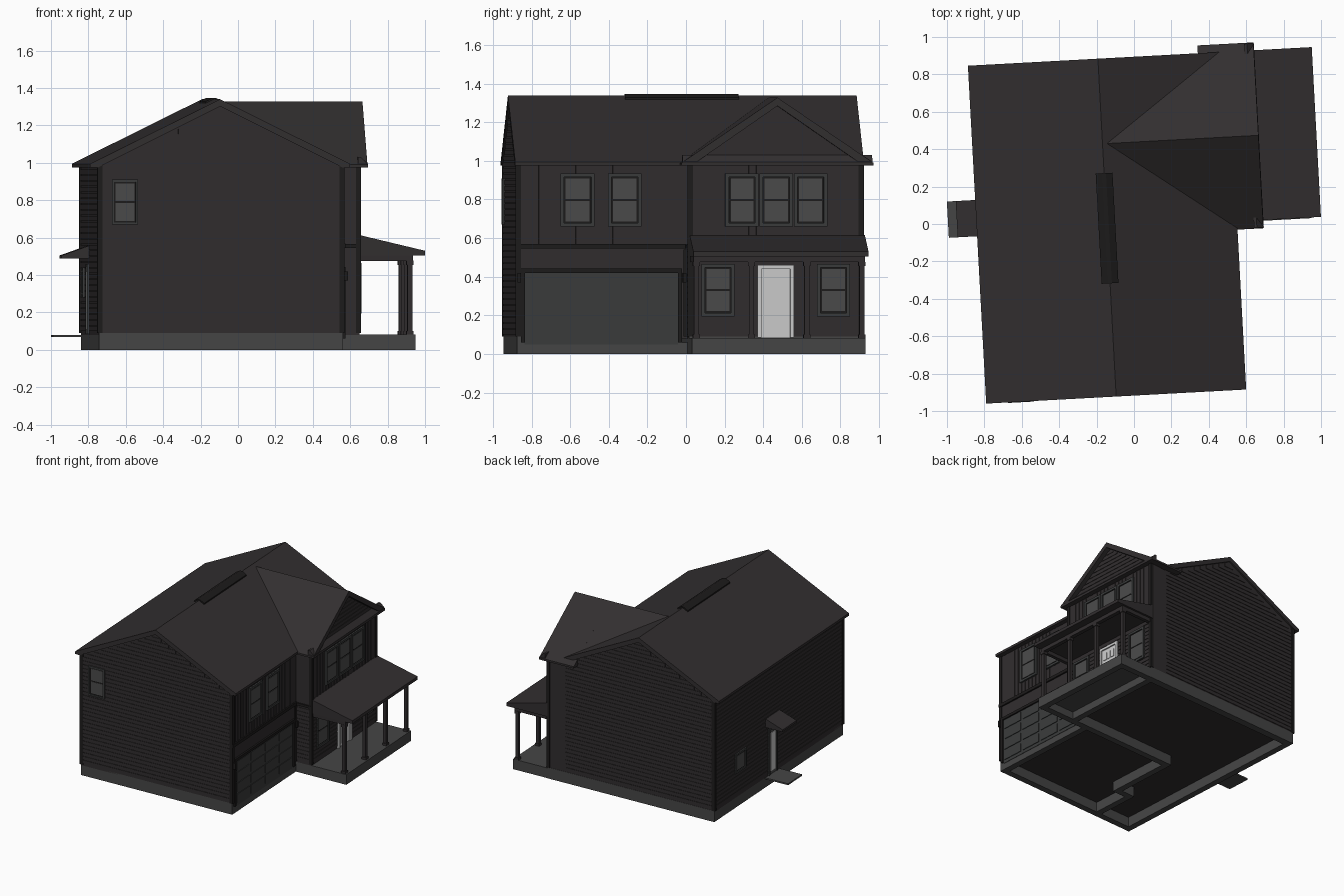
import bpy, bmesh, math
from mathutils import Matrix

if "Cube" in bpy.data.objects:
    bpy.data.objects.remove(bpy.data.objects["Cube"])

ROT = Matrix.Rotation(math.radians(3.1), 4, 'Z')   # whole house is slightly turned


def mat(name, r, g, b):
    m = bpy.data.materials.new(name)
    m.diffuse_color = (r, g, b, 1)
    m.use_nodes = True
    m.node_tree.nodes["Principled BSDF"].inputs["Base Color"].default_value = m.diffuse_color
    return m


WALL = mat("wall", .030, .026, .027)
ROOF = mat("roof", .032, .028, .029)
TRIM = mat("dark_trim", .012, .011, .011)
FRAME = mat("frame", .042, .044, .044)
GLASS = mat("glass", .07, .07, .07)
STONE = mat("concrete", .06, .06, .06)
WHITE = mat("white", .55, .55, .55)


def finish(bm, name, m):
    bmesh.ops.recalc_face_normals(bm, faces=bm.faces[:])
    bm.transform(ROT)
    me = bpy.data.meshes.new(name)
    bm.to_mesh(me)
    bm.free()
    me.materials.append(m)
    ob = bpy.data.objects.new(name, me)
    bpy.context.collection.objects.link(ob)
    return ob


def boxes(name, items, m):
    """One object from several (x0, x1, y0, y1, z0, z1) boxes."""
    bm = bmesh.new()
    for x0, x1, y0, y1, z0, z1 in items:
        mt = Matrix.Translation(((x0+x1)/2, (y0+y1)/2, (z0+z1)/2)) @ \
            Matrix.Diagonal((abs(x1-x0), abs(y1-y0), abs(z1-z0), 1))
        bmesh.ops.create_cube(bm, size=1, matrix=mt)
    return finish(bm, name, m)


def prism(name, pts, axis, a0, a1, m):
    """Extrude a profile (y,z) along x, or (x,z) along y."""
    bm = bmesh.new()
    co = (lambda u, z: (a0, u, z)) if axis == 'x' else (lambda u, z: (u, a0, z))
    f = bm.faces.new([bm.verts.new(co(*p)) for p in pts])
    r = bmesh.ops.extrude_face_region(bm, geom=[f])
    d = (a1-a0, 0, 0) if axis == 'x' else (0, a1-a0, 0)
    bmesh.ops.translate(bm, vec=d, verts=[v for v in r['geom'] if isinstance(v, bmesh.types.BMVert)])
    return finish(bm, name, m)


# Wall planes: axis, position, outward sign
GARAGE, WING = ('x', .513, 1), ('x', .65, 1)
LEFT, FRONT, BACK = ('x', -.794, -1), ('y', -.905, -1), ('y', .88, 1)
WING_SIDE = ('y', -.02, -1)


def on(face, u0, u1, z0, z1, d, d0=-.005):
    """Box lying on a wall plane, standing out by d."""
    ax, p, s = face
    a, b = sorted((p+s*d0, p+s*d))
    return (a, b, u0, u1, z0, z1) if ax == 'x' else (u0, u1, a, b, z0, z1)


def window(name, face, u0, u1, z0, z1, t=.018, rail=True):
    zm = (z0+z1)/2
    fr = [on(face, u0, u0+t, z0, z1, .014), on(face, u1-t, u1, z0, z1, .014),
          on(face, u0+t, u1-t, z0, z0+t, .014), on(face, u0+t, u1-t, z1-t, z1, .014)]
    sash = [on(face, u0+t, u1-t, z0+t, z1-t, .006)]
    boxes(name + "_frame", fr, FRAME)
    boxes(name + "_sash", sash, TRIM)
    s = t + .008
    panes = [(z0+s, zm-.005), (zm+.005, z1-s)] if rail else [(z0+s, z1-s)]
    boxes(name + "_glass", [on(face, u0+s, u1-s, a, b, .009) for a, b in panes], GLASS)


def siding(name, face, u0, u1, z0, z1, slope=None):
    """Clapboard courses; slope=(eave_z, rise per unit) trims them under a gable."""
    rows, z = [], z0
    while z < z1 - .01:
        top, cut = min(z+.027, z1), 0
        if slope and top > slope[0]:
            cut = (top-slope[0]) / slope[1]
        if u1-u0-2*cut > .02:
            rows.append(on(face, u0+cut, u1-cut, z, top, .004))
        z += .031
    boxes(name, rows, WALL)


def battens(name, face, u0, u1, z0, z1, n):
    boxes(name, [on(face, u-.003, u+.003, z0, z1, .004)
                 for u in (u0+(u1-u0)*(i+.5)/n for i in range(n))], WALL)


# Foundation: hollow perimeter with inner walls
T, H = .05, .09
boxes("foundation", [
    (-.794, -.794+T, -.905, .88, 0, H), (-.794, .513, -.905, -.905+T, 0, H),
    (-.794, .95, .88-T, .88, 0, .08), (-.794, .65, .875-T, .882, 0, H),
    (.513-T, .513, -.905, -.02, 0, .06), (.95-T, .95, -.02, .88, 0, .08),
    (-.35, .95, -.02, .03, 0, .08), (.60, .65, -.02, .88, 0, H),
    (-.35, -.30, -.55, .03, 0, .08), (-.47, -.30, -.55, -.50, 0, .08),
    (-.47, -.42, -.905, -.50, 0, .08)], STONE)
boxes("porch_floor", [(.64, .95, -.02, .88, .06, .082)], STONE)

# House bodies with gable ends
prism("main_walls", [(-.794, .08), (.513, .08), (.513, .99), (-.145, 1.315), (-.794, .99)],
      'y', -.905, .88, WALL)
prism("wing_walls", [(-.02, .08), (.88, .08), (.88, .99), (.4375, 1.295), (-.02, .99)],
      'x', .3, .65, WALL)

# Main roof, wing roof, ridge vent
prism("main_roof", [(-.841, .975), (-.841, .995), (-.145, 1.34), (.551, .995), (.551, .975),
                    (.51, .975), (-.145, 1.302), (-.80, .975)], 'y', -.916, .893, ROOF)
prism("wing_roof_front", [(-.06, .975), (-.06, .99), (.4375, 1.328), (.935, .99), (.935, .975),
                          (.885, .975), (.4375, 1.285), (-.01, .975)], 'x', .39, .69, ROOF)
prism("wing_roof_rear", [(-.06, .985), (-.06, .99), (.4375, 1.328), (.88, 1.027), (.88, .99),
                         (.4375, 1.29)], 'x', -.118, .39, ROOF)
prism("wing_pent_roof", [(.64, .975), (.692, .975), (.692, .995), (.655, 1.03), (.64, 1.03)],
      'y', -.055, .93, ROOF)
prism("ridge_vent", [(-.19, 1.316), (-.19, 1.328), (-.155, 1.347), (-.135, 1.347), (-.10, 1.328), (-.10, 1.316)],
      'y', -.31, .28, TRIM)

# Cladding
siding("front_siding", FRONT, -.775, .495, .10, 1.29, (.98, .495))
siding("back_siding", BACK, -.775, .495, .10, 1.29, (.98, .495))
siding("left_siding", LEFT, -.885, .86, .10, .97)
siding("wing_siding", WING, 0, .86, .10, .5)
siding("wing_gable_siding", WING, .0, .87, 1.03, 1.27, (1.005, .67))
siding("wing_side_siding", WING_SIDE, .52, .64, .10, .54)
battens("garage_battens", GARAGE, -.885, -.04, .57, .98, 22)
battens("wing_battens", WING, 0, .86, .6, .98, 22)

# Corner boards, bands and window-level trim
boxes("corner_boards", [
    (-.803, -.775, -.912, -.885, .09, .985), (.495, .52, -.912, -.885, .09, .985),
    (-.803, -.775, .86, .888, .09, .985), (.63, .657, .86, .887, .09, .985),
    (.63, .657, -.027, 0, .09, .985), (.505, .522, -.04, -.02, .09, .54)], TRIM)
boxes("storey_band", [on(GARAGE, -.91, -.02, .545, .57, .012),
                      on(WING_SIDE, .51, .655, .545, .565, .01)], TRIM)

# Garage door with raised panels
g0, g1, gz0, gz1 = -.865, -.07, .065, .42
boxes("garage_door_surround", [on(GARAGE, g0-.02, g0, .06, gz1+.022, .014),
                               on(GARAGE, g1, g1+.02, .06, gz1+.022, .014),
                               on(GARAGE, g0, g1, gz1, gz1+.022, .014)], TRIM)
boxes("garage_door", [on(GARAGE, g0, g1, .05, gz1, .003)], FRAME)
pw, ph = (g1-g0)/4, (gz1-gz0)/4
boxes("garage_door_panels", [on(GARAGE, g0+i*pw+.012, g0+(i+1)*pw-.012,
                                gz0+j*ph+.010, gz0+(j+1)*ph-.010, .008)
                             for i in range(4) for j in range(4)], FRAME)
boxes("garage_lanterns", [(.51, .54, y, y+.018, .37, .42) for y in (-.903, -.045)], TRIM)

# Windows
window("garage_window_a", GARAGE, -.68, -.502, .66, .935)
window("garage_window_b", GARAGE, -.432, -.26, .66, .935)
for i in range(3):
    u = .168 + i*.178
    window("triple_window_%d" % (i+1), WING, u, u+.173, .66, .935)
window("porch_window_a", WING, .045, .215, .195, .465)
window("porch_window_b", WING, .645, .815, .195, .465)
window("front_window", FRONT, -.725, -.585, .67, .91, .012)
window("left_window", LEFT, .45, .60, .28, .44, .015, False)

# Front door with casing and panels
boxes("front_door_casing", [on(WING, .335, .355, .085, .46, .016), on(WING, .505, .525, .085, .46, .016),
                            on(WING, .355, .505, .44, .46, .016)], WHITE)
boxes("front_door", [on(WING, .355, .505, .085, .44, .006)], WHITE)
boxes("front_door_panels", [on(WING, .375, .422, .11, .32, .011), on(WING, .438, .485, .11, .32, .011)] +
      [on(WING, .375+i*.04, .405+i*.04, .35, .41, .011) for i in range(3)], WHITE)

# Porch roof, beam and posts
prism("porch_roof", [(.645, .615), (1.0, .53), (1.0, .505), (.645, .505)], 'y', -.016, .893, ROOF)
boxes("porch_beam", [(.905, .937, -.012, .877, .475, .507),
                     (.65, .92, -.012, .015, .475, .507), (.65, .92, .85, .877, .475, .507)], WALL)
posts = []
for i in range(4):
    y = .004 + i*.286
    for r, z0, z1 in ((.013, .08, .48), (.018, .08, .10), (.018, .455, .477)):
        posts.append((.92-r, .92+r, y-r, y+r, z0, z1))
boxes("porch_posts", posts, WALL)

# Back door on the left side: door, hood and stoop
boxes("side_door_casing", [on(LEFT, .015, .03, .085, .46, .014), on(LEFT, .125, .14, .085, .46, .014),
                           on(LEFT, .03, .125, .445, .46, .014)], FRAME)
boxes("side_door", [on(LEFT, .03, .125, .085, .445, .008)], GLASS)
boxes("side_door_glass", [on(LEFT, .045, .11, .11, .42, .011)], WHITE)
prism("side_door_hood", [(-.79, .56), (-.945, .505), (-.945, .488), (-.79, .488)], 'y', -.02, .174, ROOF)
boxes("side_stoop", [(-.9925, -.79, -.02, .174, .068, .08)], STONE)
